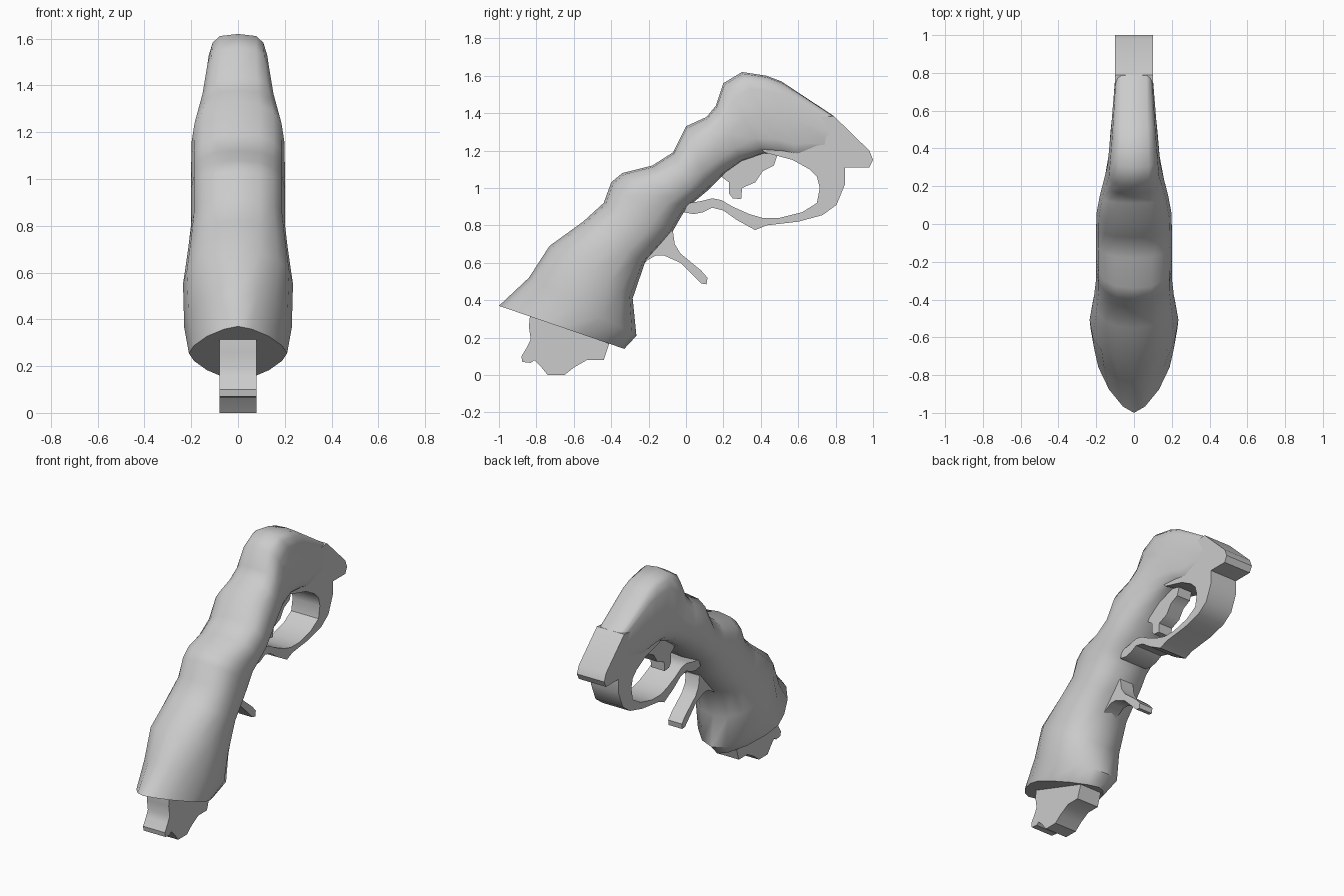
import bpy, bmesh, math


def finish(name, bm, smooth_angle=None):
    bmesh.ops.recalc_face_normals(bm, faces=bm.faces[:])
    mesh = bpy.data.meshes.new(name)
    bm.to_mesh(mesh)
    bm.free()
    ob = bpy.data.objects.new(name, mesh)
    bpy.context.collection.objects.link(ob)
    if smooth_angle:
        bpy.ops.object.select_all(action='DESELECT')
        ob.select_set(True)
        bpy.context.view_layer.objects.active = ob
        bpy.ops.object.shade_smooth_by_angle(angle=math.radians(smooth_angle))
    return ob


def plate(name, profile, half):
    """Side profile (y, z) extruded symmetrically across x."""
    bm = bmesh.new()
    face = bm.faces.new([bm.verts.new((-half, y, z)) for y, z in profile])
    ext = bmesh.ops.extrude_face_region(bm, geom=[face])
    moved = [v for v in ext['geom'] if isinstance(v, bmesh.types.BMVert)]
    bmesh.ops.translate(bm, verts=moved, vec=(2 * half, 0, 0))
    bmesh.ops.triangulate(bm, faces=[f for f in bm.faces if len(f.verts) > 4])
    return finish(name, bm, 35)


# Grip: rings of (back y, back z, front y, front z, half width, squareness)
rings = [
    (-1.00, .37, -.33, .14, .21, 1.5),
    (-.84, .52, -.265, .21, .23, 1.9),
    (-.73, .69, -.285, .41, .235, 2.2),
    (-.55, .82, -.22, .60, .212, 2.4),
    (-.44, .92, -.13, .70, .20, 2.5),
    (-.40, 1.03, -.07, .77, .20, 2.5),
    (-.34, 1.08, -.03, .84, .20, 2.5),
    (-.18, 1.12, .00, .89, .20, 2.5),
    (-.07, 1.19, .06, .94, .20, 2.5),
    (.00, 1.33, .12, .99, .198, 2.5),
    (.11, 1.38, .20, 1.07, .18, 2.6),
    (.16, 1.44, .30, 1.14, .16, 2.8),
    (.20, 1.56, .42, 1.18, .14, 3.2),
    (.30, 1.62, .53, 1.17, .13, 3.8),
    (.43, 1.60, .61, 1.15, .12, 4),
    (.51, 1.57, .66, 1.16, .115, 4),
    (.79, 1.385, .80, 1.20, .098, 5),
]
SIDES = 16
bm = bmesh.new()
loops = []
for by, bz, fy, fz, w, n in rings:
    loop = []
    for i in range(SIDES):
        a = 2 * math.pi * i / SIDES
        c, s = math.cos(a), math.sin(a)
        u = math.copysign(abs(c) ** (2 / n), c)
        x = w * math.copysign(abs(s) ** (2 / n), s)
        t = (1 - u) / 2
        loop.append(bm.verts.new((x, by + (fy - by) * t, bz + (fz - bz) * t)))
    loops.append(loop)
for a, b in zip(loops, loops[1:]):
    for i in range(SIDES):
        j = (i + 1) % SIDES
        bm.faces.new((a[i], a[j], b[j], b[i]))
bm.faces.new(loops[0])
bm.faces.new(loops[-1])
finish("grip_body", bm, 50)

# Flat nose block with the trigger guard loop hanging from it
plate("nose_and_guard", [
    (.28, 1.33), (.41, 1.35), (.79, 1.385), (.98, 1.20), (1.0, 1.15),
    (.98, 1.11), (.85, 1.11), (.85, 1.02), (.805, .91), (.73, .855),
    (.60, .82), (.43, .80), (.37, .775), (.27, .83), (.20, .88),
    (.14, .895), (.09, .87), (.04, .86), (-.01, .87), (.00, .90),
    (.02, .92), (.08, .93), (.14, .945), (.19, .935), (.25, .90),
    (.34, .86), (.41, .84), (.50, .84), (.62, .87), (.70, .92),
    (.715, 1.0), (.70, 1.06), (.66, 1.10), (.57, 1.15), (.42, 1.19),
], .1)

# Trigger
plate("trigger", [
    (.19, 1.06), (.23, 1.03), (.23, .97), (.25, .945), (.295, .94),
    (.30, 1.0), (.37, 1.03), (.41, 1.09), (.47, 1.12), (.49, 1.18),
    (.30, 1.20),
], .05)

# Lever below the guard
plate("finger_lever", [
    (-.23, .60), (-.16, .64), (-.12, .64), (-.03, .60), (.08, .49),
    (.11, .485), (.115, .52), (.08, .56), (-.03, .65), (-.06, .70),
    (-.07, .77), (-.16, .76),
], .05)

# Stub under the grip
plate("base_stub", [
    (-.83, .36), (-.84, .26), (-.83, .19), (-.85, .15), (-.88, .10),
    (-.875, .07), (-.83, .065), (-.81, .08), (-.78, .05), (-.74, 0),
    (-.65, 0), (-.60, .04), (-.53, .08), (-.44, .08), (-.41, .17),
    (-.45, .30), (-.70, .42),
], .08)
